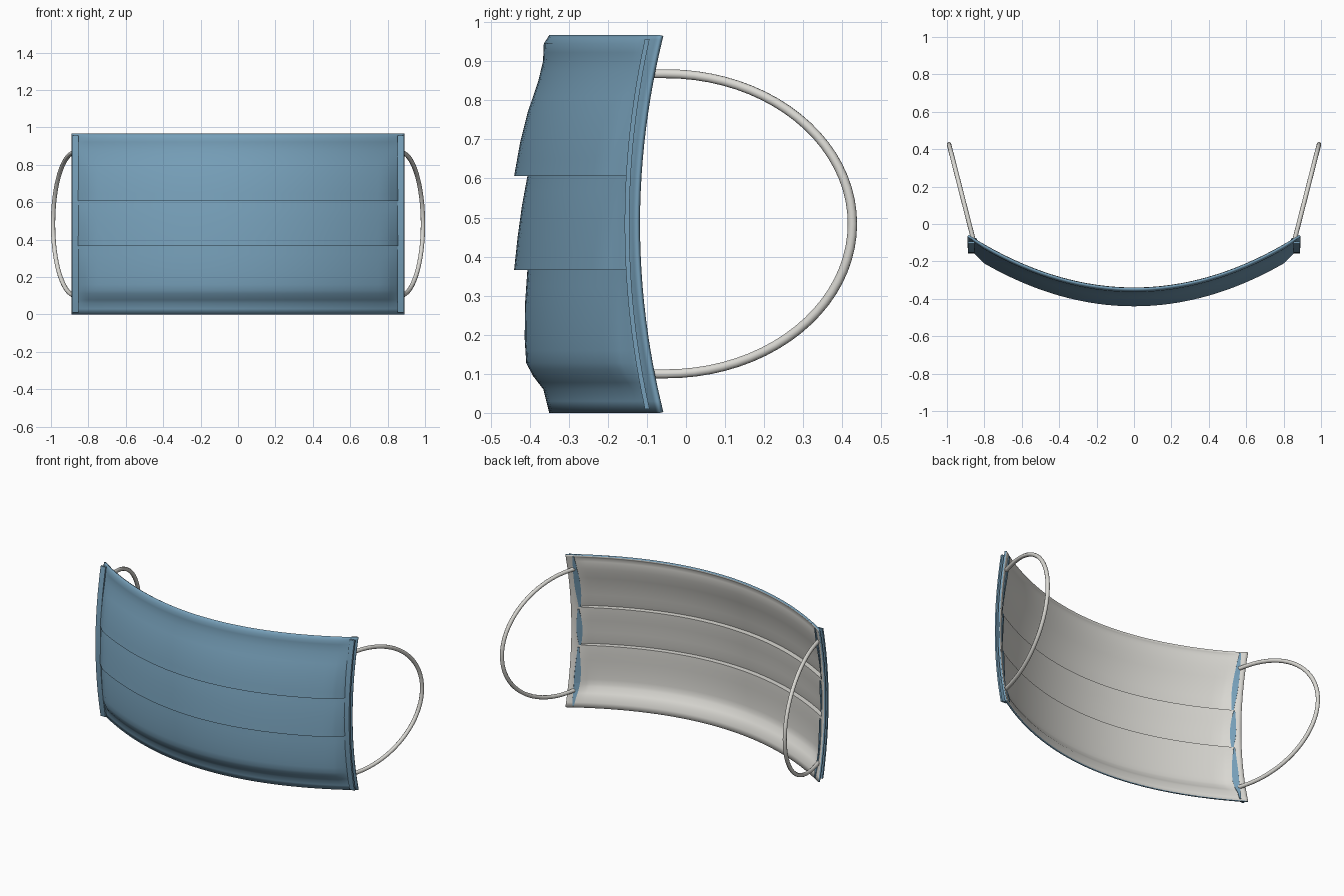
import bpy, bmesh, math

if "Cube" in bpy.data.objects:
    bpy.data.objects.remove(bpy.data.objects["Cube"])

W, H = 0.89, 0.967


def material(name, rgb):
    m = bpy.data.materials.new(name)
    m.diffuse_color = (*rgb, 1)
    m.use_nodes = True
    m.node_tree.nodes["Principled BSDF"].inputs["Base Color"].default_value = m.diffuse_color
    return m


blue = material("mask blue", (0.18, 0.345, 0.48))
white = material("lining white", (0.70, 0.69, 0.65))

# Front profile on the centre line (y, z), with two downward pleat ledges
PROFILE = [(-0.35, 0), (-0.365, 0.06), (-0.392, 0.095), (-0.409, 0.128),
           (-0.413, 0.19), (-0.412, 0.28), (-0.406, 0.366),
           (-0.44, 0.366), (-0.431, 0.45), (-0.42, 0.53), (-0.406, 0.606),
           (-0.44, 0.606), (-0.425, 0.69), (-0.405, 0.77), (-0.378, 0.85),
           (-0.366, 0.90), (-0.364, 0.945), (-0.35, H)]


def edge_bow(z):
    t = z / H * 2 - 1
    return -0.06 * (1 - t * t)


def weight(x):
    # pleat relief dies away close to the side edges
    x = abs(x)
    if x < 0.80:
        return 1
    if x < 0.853:
        return 1 - 0.65 * (x - 0.80) / 0.053
    return max(0, 0.35 * (0.862 - x) / 0.009)


def surface_y(x, y0, z):
    w = weight(x)
    return -0.35 + 0.283 * (x / W) ** 2 + w * (y0 + 0.35) + (1 - w) * edge_bow(z)


def profile_y(z):
    for (y0, z0), (y1, z1) in zip(PROFILE, PROFILE[1:]):
        if z0 < z <= z1:
            return y0 + (y1 - y0) * (z - z0) / (z1 - z0)
    return PROFILE[0][0]


def make_object(name, bm, mats):
    me = bpy.data.meshes.new(name)
    bm.to_mesh(me)
    bm.free()
    ob = bpy.data.objects.new(name, me)
    bpy.context.collection.objects.link(ob)
    for m in mats:
        me.materials.append(m)
    return ob


def smooth(ob, deg):
    bpy.ops.object.select_all(action='DESELECT')
    ob.select_set(True)
    bpy.context.view_layer.objects.active = ob
    bpy.ops.object.shade_smooth_by_angle(angle=math.radians(deg))


def grid_faces(bm, rows):
    for a, b in zip(rows, rows[1:]):
        for j in range(len(a) - 1):
            bm.faces.new((a[j], a[j + 1], b[j + 1], b[j]))


# Pleated sheet: blue outside, white lining inside
half = [0.8 * i / 16 for i in range(17)] + [0.815, 0.83, 0.842, 0.853, 0.862, 0.876, W]
xs = [-x for x in reversed(half[1:])] + half
pts = [PROFILE[0]]
for (y0, z0), (y1, z1) in zip(PROFILE, PROFILE[1:]):
    n = 1 if z0 == z1 else 2
    pts += [(y0 + (y1 - y0) * k / n, z0 + (z1 - z0) * k / n) for k in range(1, n + 1)]
bm = bmesh.new()
grid_faces(bm, [[bm.verts.new((x, surface_y(x, y, z), z)) for x in xs] for y, z in pts])
bmesh.ops.remove_doubles(bm, verts=bm.verts, dist=1e-5)
sheet = make_object("pleated_sheet", bm, [blue, white])
sol = sheet.modifiers.new("lining", 'SOLIDIFY')
sol.thickness, sol.offset = 0.011, -1
sol.material_offset, sol.material_offset_rim = 1, 0
smooth(sheet, 50)

for side, s in (("right", 1), ("left", -1)):
    # Side binding: thin bowed strip in front of the sheet edge
    bm = bmesh.new()
    rings = []
    for k in range(25):
        z = 0.01 + (H - 0.02) * k / 24
        y = -0.091 + edge_bow(z) * 0.9
        rings.append([bm.verts.new((s * x, y + dy, z)) for x, dy in
                      ((0.853, -0.012), (0.887, -0.012), (0.887, 0), (0.853, 0))])
    for a, b in zip(rings, rings[1:]):
        for j in range(4):
            bm.faces.new((a[j], a[(j + 1) % 4], b[(j + 1) % 4], b[j]))
    bm.faces.new(rings[0])
    bm.faces.new(rings[-1])
    bmesh.ops.recalc_face_normals(bm, faces=bm.faces)
    smooth(make_object(side + "_binding", bm, [blue]), 40)

    # Folded pleat ends showing as slivers on the inside
    bm = bmesh.new()
    for z0, z1 in ((0.012, 0.364), (0.368, 0.604), (0.608, 0.955)):
        rows = []
        for k in range(9):
            z = z0 + (z1 - z0) * k / 8
            h = 0.004 + 0.009 * math.sin(math.pi * k / 8)
            rows.append([bm.verts.new((s * x, surface_y(x, profile_y(z), z) + 0.019, z))
                         for x in (0.845 - h, 0.845 + h)])
        grid_faces(bm, rows)
    bmesh.ops.recalc_face_normals(bm, faces=bm.faces)
    ends = make_object(side + "_pleat_ends", bm, [blue])
    m = ends.modifiers.new("thickness", 'SOLIDIFY')
    m.thickness, m.offset = 0.005, 0

    # Ear loop: half ellipse leaning outward
    path = [(-0.10, 0.868)]
    for k in range(41):
        a = math.pi / 2 - math.pi * k / 40
        path.append((-0.05 + 0.476 * math.cos(a), 0.484 + 0.384 * math.sin(a)))
    path.append((-0.10, 0.10))
    cu = bpy.data.curves.new(side + "_ear_loop", 'CURVE')
    cu.dimensions = '3D'
    cu.bevel_depth, cu.bevel_resolution, cu.use_fill_caps = 0.012, 3, True
    sp = cu.splines.new('POLY')
    sp.points.add(len(path) - 1)
    for p, (y, z) in zip(sp.points, path):
        p.co = (s * (0.865 + 0.255 * (y + 0.06)), y, z, 1)
    sp.use_smooth = True
    cu.materials.append(white)
    bpy.context.collection.objects.link(bpy.data.objects.new(side + "_ear_loop", cu))
